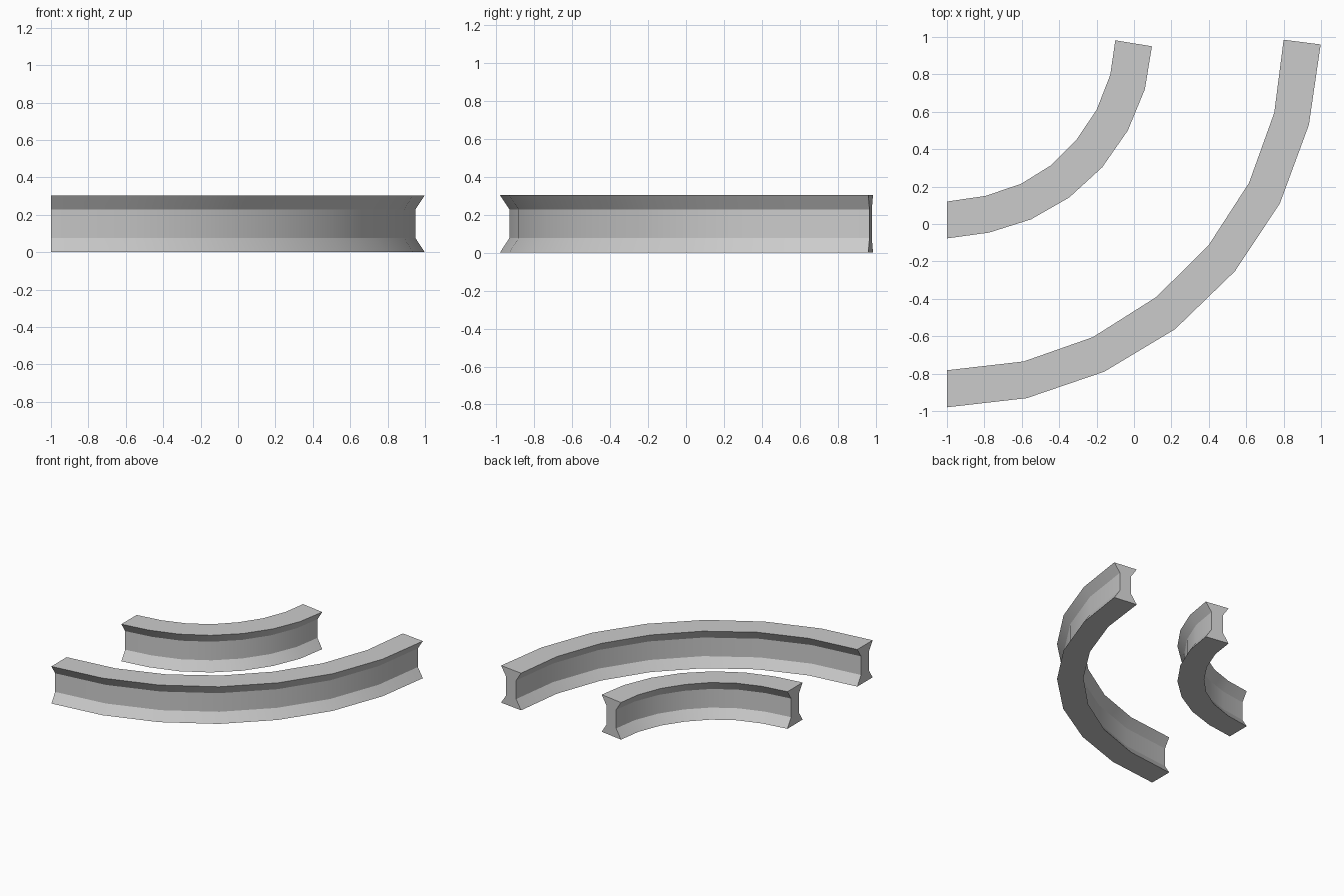
import bpy, bmesh
from mathutils import Vector, Matrix

if "Cube" in bpy.data.objects:
    bpy.data.objects.remove(bpy.data.objects["Cube"])

# I-shaped rail section: (fraction across the width, height)
PROFILE = [(0, 0), (0.25, 0.076), (0.25, 0.228), (0, 0.303),
           (1, 0.303), (0.75, 0.228), (0.75, 0.076), (1, 0)]


def rail(name, inner, outer):
    """Sweep the section between an inner and an outer plan line."""
    bm = bmesh.new()
    rings = []
    for a, b in zip(inner, outer):
        a, b = Vector(a), Vector(b)
        ring = []
        for t, z in PROFILE:
            p = a.lerp(b, t)
            ring.append(bm.verts.new((p.x, p.y, z)))
        rings.append(ring)
    n = len(PROFILE)
    for r, s in zip(rings, rings[1:]):
        for i in range(n):
            j = (i + 1) % n
            bm.faces.new((r[i], r[j], s[j], s[i]))
    bm.faces.new(rings[0])
    bm.faces.new(rings[-1])
    bmesh.ops.recalc_face_normals(bm, faces=bm.faces)
    mesh = bpy.data.meshes.new(name)
    bm.to_mesh(mesh)
    bm.free()
    obj = bpy.data.objects.new(name, mesh)
    bpy.context.collection.objects.link(obj)
    # smooth along the bend, crisp along the section edges
    bpy.ops.object.select_all(action='DESELECT')
    obj.select_set(True)
    bpy.context.view_layer.objects.active = obj
    bpy.ops.object.shade_smooth_by_angle(angle=0.4)


# Large outside rail of the bend
rail("outer_rail",
     [(-1, -0.782), (-0.59, -0.735), (-0.22, -0.605), (0.12, -0.39),
      (0.40, -0.112), (0.615, 0.22), (0.75, 0.595), (0.80, 0.985)],
     [(-1, -0.98), (-0.573, -0.931), (-0.16, -0.79), (0.22, -0.562),
      (0.54, -0.252), (0.78, 0.11), (0.935, 0.53), (0.998, 0.96)])

# Small inside rail of the bend
rail("inner_rail",
     [(-1, 0.12), (-0.795, 0.15), (-0.605, 0.214), (-0.442, 0.315),
      (-0.308, 0.45), (-0.2, 0.61), (-0.127, 0.797), (-0.1, 0.982)],
     [(-1, -0.077), (-0.775, -0.046), (-0.55, 0.025), (-0.346, 0.142),
      (-0.17, 0.303), (-0.033, 0.50), (0.058, 0.72), (0.096, 0.95)])
